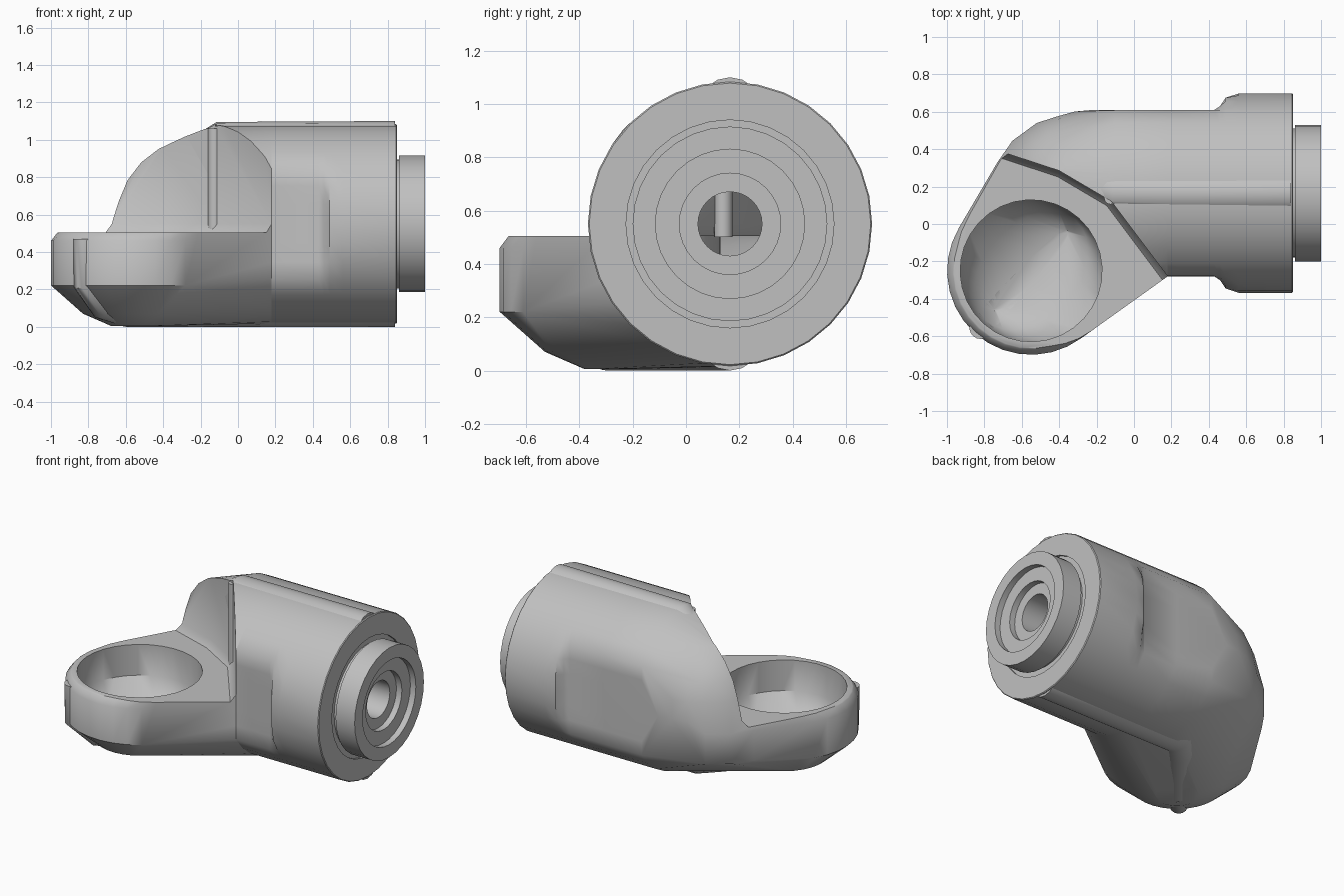
import bpy, bmesh, math
from mathutils import Vector

cube = bpy.data.objects.get("Cube")
if cube:
    bpy.data.objects.remove(cube)

AXIS_Y, AXIS_Z, BARREL_R, FLAT = 0.165, 0.55, 0.533, 0.445
CUP = Vector((-0.55, -0.25, 0))
SIDES = 32

grey = bpy.data.materials.new("plain grey")
grey.diffuse_color = (0.53, 0.53, 0.53, 1)
grey.use_nodes = True
grey.node_tree.nodes["Principled BSDF"].inputs["Base Color"].default_value = grey.diffuse_color


def select(ob):
    bpy.ops.object.select_all(action='DESELECT')
    ob.select_set(True)
    bpy.context.view_layer.objects.active = ob


def smooth(ob):
    select(ob)
    bpy.ops.object.shade_smooth_by_angle(angle=math.radians(42))


def finish(bm, name):
    bmesh.ops.recalc_face_normals(bm, faces=bm.faces)
    mesh = bpy.data.meshes.new(name)
    bm.to_mesh(mesh)
    bm.free()
    ob = bpy.data.objects.new(name, mesh)
    bpy.context.collection.objects.link(ob)
    mesh.materials.append(grey)
    return ob


def hull(name, points):
    bm = bmesh.new()
    for p in points:
        bm.verts.new(p)
    bmesh.ops.convex_hull(bm, input=bm.verts)
    loose = [v for v in bm.verts if not v.link_faces]
    bmesh.ops.delete(bm, geom=loose, context='VERTS')
    bmesh.ops.dissolve_limit(bm, angle_limit=0.01, verts=bm.verts, edges=bm.edges)
    return finish(bm, name)


def angles():
    return [2 * math.pi * i / SIDES for i in range(SIDES)]


def barrel_ring(x, r, flat=9):
    """Ring around the barrel axis, with its sides cut flat."""
    return [Vector((x, AXIS_Y + max(-flat, min(flat, r * math.cos(a))),
                    AXIS_Z + r * math.sin(a))) for a in angles()]


def cup_ring(z, along, across):
    """Ellipse around the cup axis, with its long side on the diagonal."""
    u, v = Vector((0.67, 0.74, 0)), Vector((-0.74, 0.67, 0))
    return [CUP + u * along * math.cos(a) + v * across * math.sin(a)
            + Vector((0, 0, z)) for a in angles()]


def cut(cutter, *targets):
    for ob in targets:
        mod = ob.modifiers.new("cut", 'BOOLEAN')
        mod.operation, mod.solver, mod.object = 'DIFFERENCE', 'EXACT', cutter
        select(ob)
        bpy.ops.object.modifier_apply(modifier=mod.name)
    bpy.data.objects.remove(cutter)


def trim(ob, buried):
    """Remove the faces buried inside the body."""
    bm = bmesh.new()
    bm.from_mesh(ob.data)
    faces = [f for f in bm.faces if buried(f.calc_center_median())]
    bmesh.ops.delete(bm, geom=faces, context='FACES')
    bm.to_mesh(ob.data)
    bm.free()


def bead(name, points, radius):
    curve = bpy.data.curves.new(name, 'CURVE')
    curve.dimensions = '3D'
    curve.bevel_depth, curve.bevel_resolution = radius, 6
    curve.use_fill_caps = True
    spline = curve.splines.new('POLY')
    spline.points.add(len(points) - 1)
    for point, co in zip(spline.points, points):
        point.co = (*co, 1)
    curve.materials.append(grey)
    ob = bpy.data.objects.new(name, curve)
    bpy.context.collection.objects.link(ob)
    select(ob)
    bpy.ops.object.convert(target='MESH')
    return bpy.context.object


# Hollow barrel with flats, flange, stepped spigot and bore, as one loft of rings
bm = bmesh.new()
sections = [(0.18, BARREL_R, FLAT), (0.43, BARREL_R, FLAT), (0.46, BARREL_R, 0.465),
            (0.49, BARREL_R, 0.51), (0.56, BARREL_R, 9), (0.845, BARREL_R, 9),
            (0.85, 0.528, 9), (0.85, 0.39, 9), (0.835, 0.39, 9), (0.835, 0.345, 9),
            (0.86, 0.345, 9), (0.86, 0.365, 9), (1.0, 0.365, 9), (1.0, 0.28, 9),
            (0.96, 0.28, 9), (0.96, 0.19, 9), (0.92, 0.19, 9), (0.92, 0.12, 9),
            (0.75, 0.12, 9)]
loops = [[bm.verts.new(p) for p in barrel_ring(*s)] for s in sections]
for a, b in zip(loops, loops[1:]):
    for i in range(SIDES):
        j = (i + 1) % SIDES
        bm.faces.new((a[i], a[j], b[j], b[i]))
smooth(finish(bm, "barrel"))

# Elbow: barrel end, rounded shoulder with a broad back, and cup wrapped together
shoulder = []
for k in range(-6, 7):
    t = k * math.pi / 12
    shoulder += [Vector((-0.22 + 0.49 * math.cos(t) * math.cos(a),
                         AXIS_Y + FLAT * math.cos(t) * math.sin(a),
                         AXIS_Z + 0.465 * math.sin(t))) for a in angles()]
back = [Vector((x, y, z)) for x, y in [(-0.52, 0.54), (-0.65, 0.445), (-0.73, 0.33), (-0.83, 0.15)]
        for z in (0.28, 0.48)]
cup = []
for z, r in [(0.005, 0.13), (0.07, 0.28), (0.22, 0.45), (0.46, 0.45), (0.5, 0.42)]:
    cup += cup_ring(z, r, r)
elbow = hull("elbow", shoulder + back + cup + barrel_ring(-0.1, BARREL_R, FLAT)
             + barrel_ring(0.18, BARREL_R, FLAT))

# Rounded seam beads over the top, under the bottom and up the cup end
top_bead = bead("top_bead", [(0.84, AXIS_Y, 0.98), (-0.08, AXIS_Y, 0.98), (-0.2, 0.2, 0.9)], 0.12)
bottom_bead = bead("bottom_bead", [(0.84, AXIS_Y, 0.12), (-0.2, AXIS_Y, 0.12),
                                   (-0.3, 0.06, 0.12), (-0.6, -0.3, 0.12)], 0.12)
cup_bead = bead("cup_bead", [(-0.6, -0.3, 0.06), (-0.73, -0.45, 0.1),
                             (-0.82, -0.555, 0.23), (-0.82, -0.555, 0.47)], 0.06)

# Space above the cup, with a sloped foot along both walls
outline = [(0.72, -1.0), (0.18, -0.28), (-0.12, 0.12), (-0.4, 0.285), (-0.67, 0.375),
           (-1.3, 0.58), (-1.3, -1.0)]
space = []
for z, scale in [(0.505, 0.94), (0.55, 1), (1.4, 1)]:
    for x, y in outline:
        flat = Vector((x, y, 0))
        space.append(CUP + (flat - CUP) * scale + Vector((0, 0, z)))
# The shrunken foot still has to clear the far rim
space += [Vector((-1.3, -1.0, 0.505)), Vector((-1.3, 0.5, 0.505)), Vector((0.5, -1.0, 0.505))]
cut(hull("space_cutter", space), elbow, top_bead)

# Trough-shaped hollow of the cup
cut(hull("hollow_cutter", cup_ring(0.09, 0.29, 0.05) + cup_ring(0.18, 0.36, 0.25)
         + cup_ring(0.3, 0.38, 0.38) + cup_ring(0.8, 0.38, 0.38)),
    elbow, cup_bead)

# Slim bead down the corner between the two walls
corner_bead = bead("corner_bead", [(-0.125, 0.14, 1.06), (-0.125, 0.14, 0.5)], 0.035)

trim(elbow, lambda c: c.x > 0.179)
trim(top_bead, lambda c: c.z < 0.99 and c.x > -0.1)
trim(bottom_bead, lambda c: c.z > 0.06)
for part in (elbow, top_bead, bottom_bead, cup_bead, corner_bead):
    smooth(part)
